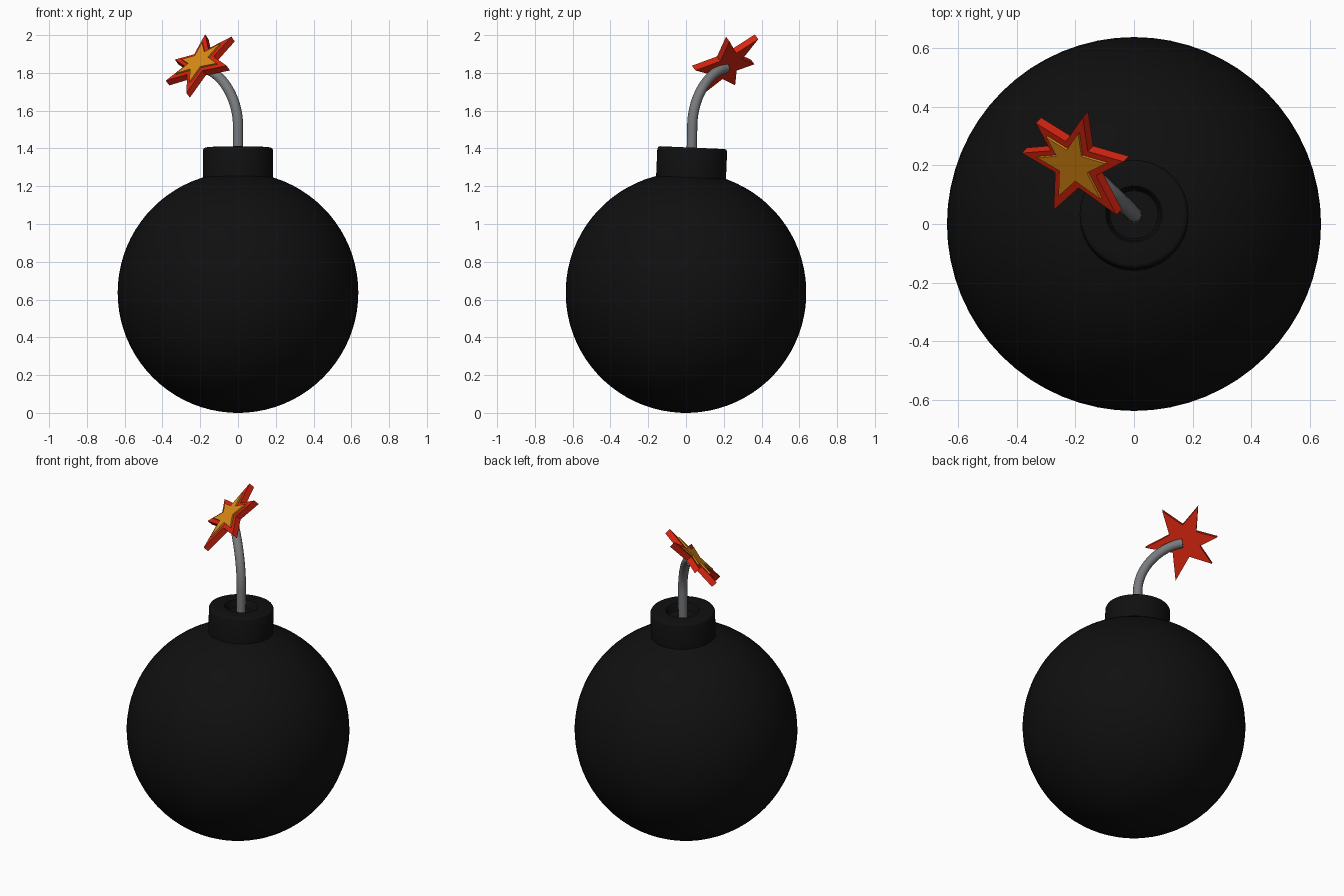
import bpy, bmesh, math
from mathutils import Vector, Matrix

if "Cube" in bpy.data.objects:
    bpy.data.objects.remove(bpy.data.objects["Cube"])


def material(name, rgb):
    m = bpy.data.materials.new(name)
    m.diffuse_color = (*rgb, 1)
    m.use_nodes = True
    m.node_tree.nodes["Principled BSDF"].inputs["Base Color"].default_value = m.diffuse_color
    return m


black = material("matte_black", (0.005, 0.005, 0.005))
grey = material("fuse_grey", (0.19, 0.195, 0.205))
red = material("spark_red", (0.68, 0.018, 0.005))
yellow = material("spark_yellow", (0.72, 0.26, 0.008))


def finish(name, bm, mat, matrix=Matrix()):
    bmesh.ops.recalc_face_normals(bm, faces=bm.faces)
    me = bpy.data.meshes.new(name)
    bm.to_mesh(me)
    bm.free()
    me.transform(matrix)
    me.materials.append(mat)
    ob = bpy.data.objects.new(name, me)
    bpy.context.collection.objects.link(ob)
    return ob


def smooth(ob, angle=35):
    bpy.ops.object.select_all(action='DESELECT')
    ob.select_set(True)
    bpy.context.view_layer.objects.active = ob
    bpy.ops.object.shade_smooth_by_angle(angle=math.radians(angle))


# the bomb leans slightly backwards about its centre
R = 0.637
lean = Matrix.Translation((0, 0, R)) @ Matrix.Rotation(math.radians(-2.5), 4, 'X')

# round body
bm = bmesh.new()
bmesh.ops.create_uvsphere(bm, u_segments=64, v_segments=40, radius=R)
smooth(finish("body", bm, black, lean))

# neck collar with a recessed hole, as a turned profile (radius, height)
profile = [(0, 0.725), (0.082, 0.725), (0.088, 0.735), (0.09, 0.76), (0.096, 0.768),
           (0.17, 0.768), (0.18, 0.765), (0.185, 0.755), (0.185, 0.61), (0.185, 0.56), (0, 0.56)]
bm = bmesh.new()
vs = [bm.verts.new((r, 0, z)) for r, z in profile]
es = [bm.edges.new(p) for p in zip(vs, vs[1:])]
bmesh.ops.spin(bm, geom=vs + es, axis=(0, 0, 1), cent=(0, 0, 0),
               angle=math.tau, steps=64, use_duplicate=False)
bmesh.ops.remove_doubles(bm, verts=bm.verts, dist=1e-5)
smooth(finish("neck", bm, black, lean), 50)

# bent fuse
cu = bpy.data.curves.new("fuse", 'CURVE')
cu.dimensions = '3D'
cu.bevel_depth = 0.027
cu.bevel_resolution = 6
cu.resolution_u = 20
cu.use_fill_caps = True
sp = cu.splines.new('BEZIER')
sp.bezier_points.add(2)
path = [((0, 0.03, 1.34), (0, 0, 0.05)),
        ((0, 0.033, 1.52), (0, 0.002, 0.16)),
        ((-0.185, 0.212, 1.825), (-0.085, 0.085, 0.012))]
for p, (co, d) in zip(sp.bezier_points, path):
    co, d = Vector(co), Vector(d)
    p.handle_left_type = p.handle_right_type = 'FREE'
    p.co = co
    p.handle_left, p.handle_right = co - d * (0.3 if co.z < 1.6 else 1), co + d
cu.materials.append(grey)
fuse = bpy.data.objects.new("fuse", cu)
bpy.context.collection.objects.link(fuse)
bpy.context.view_layer.objects.active = fuse
fuse.select_set(True)
bpy.ops.object.convert(target='MESH')
smooth(bpy.context.object)

# spark: six uneven tips lying in one tilted plane
tips = [Vector(t) for t in [(-.327, .357, 1.857), (-.163, .378, 1.992), (-.024, .22, 1.984),
                            (-.048, .037, 1.825), (-.265, .054, 1.677), (-.378, .25, 1.746)]]
centre = sum(tips, Vector()) / 6
normal = Vector((-0.507, -0.517, 0.69)).normalized()


def star(name, scale, low, high, mat):
    ring = []
    for i, t in enumerate(tips):
        a, b = t - centre, tips[(i + 1) % 6] - centre
        for v in (a, (a + b) * 0.25):
            ring.append(centre + (v - normal * v.dot(normal)) * scale)
    bm = bmesh.new()
    lo = [bm.verts.new(p + normal * low) for p in ring]
    hi = [bm.verts.new(p + normal * high) for p in ring]
    c_lo, c_hi = bm.verts.new(centre + normal * low), bm.verts.new(centre + normal * high)
    for i in range(12):
        j = (i + 1) % 12
        bm.faces.new((lo[i], lo[j], hi[j], hi[i]))
        bm.faces.new((c_lo, lo[j], lo[i]))
        bm.faces.new((c_hi, hi[i], hi[j]))
    finish(name, bm, mat)


star("spark_outer", 0.98, -0.018, 0.018, red)
star("spark_inner", 0.66, 0.0, 0.027, yellow)
